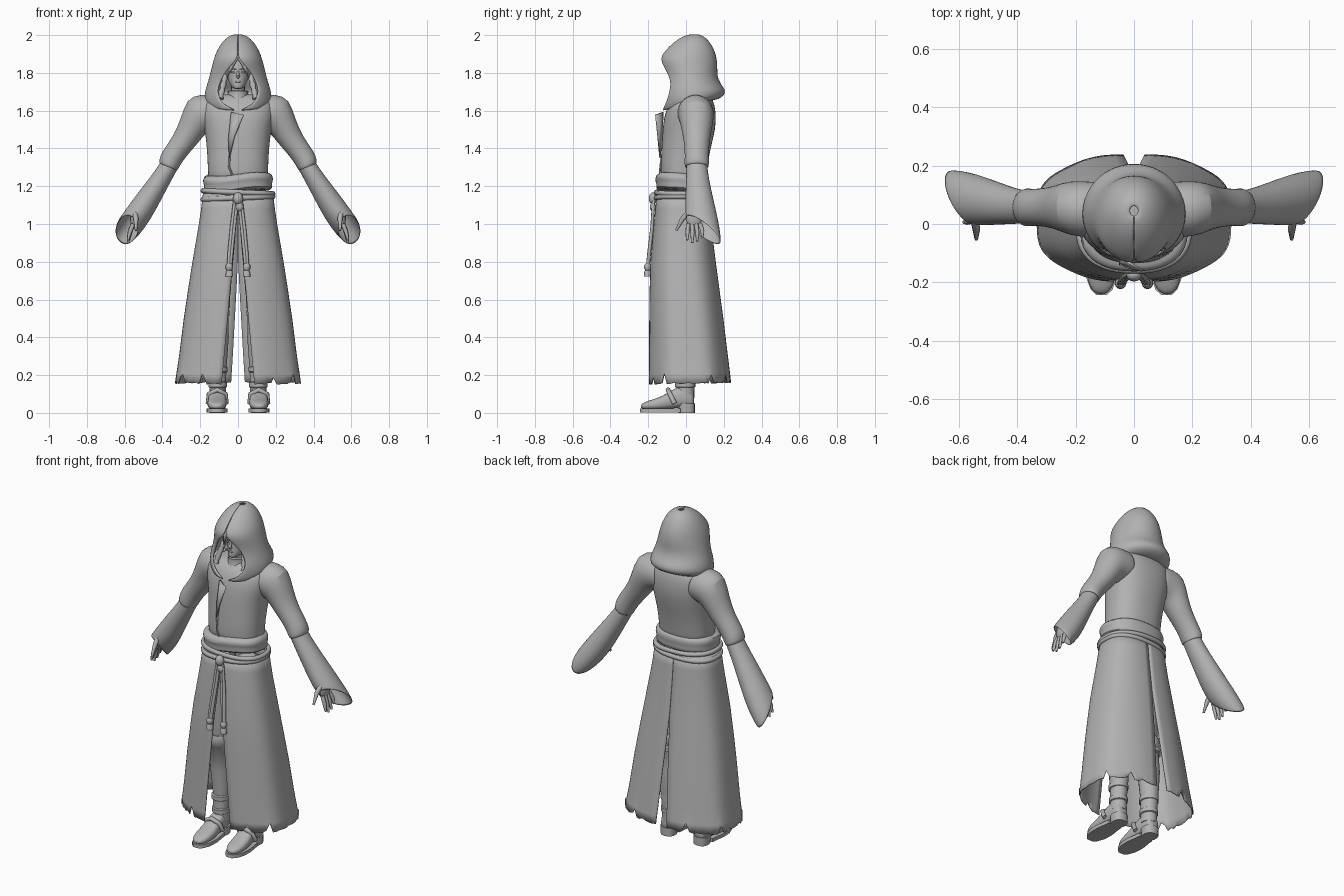
import bpy, bmesh, math, random
from mathutils import Vector

random.seed(4)
cube = bpy.data.objects.get("Cube")
if cube:
    bpy.data.objects.remove(cube)

grey = bpy.data.materials.new("plain grey")
grey.use_nodes = True
grey.diffuse_color = (0.45, 0.45, 0.45, 1)
grey.node_tree.nodes["Principled BSDF"].inputs["Base Color"].default_value = (0.45, 0.45, 0.45, 1)


def finish(name, bm, mirror=False, solid=0, subsurf=0, angle=50):
    bmesh.ops.recalc_face_normals(bm, faces=bm.faces)
    me = bpy.data.meshes.new(name)
    bm.to_mesh(me)
    bm.free()
    ob = bpy.data.objects.new(name, me)
    bpy.context.collection.objects.link(ob)
    me.materials.append(grey)
    if solid:
        m = ob.modifiers.new("thickness", 'SOLIDIFY')
        m.thickness, m.offset = solid, 0
    if subsurf:
        ob.modifiers.new("smooth", 'SUBSURF').levels = subsurf
    if mirror:
        m = ob.modifiers.new("mirror", 'MIRROR')
        m.use_mirror_merge = False
    bpy.ops.object.select_all(action='DESELECT')
    ob.select_set(True)
    bpy.context.view_layer.objects.active = ob
    bpy.ops.object.shade_smooth_by_angle(angle=math.radians(angle))
    return ob


def loft(name, rings, closed=True, caps=True, **kw):
    """Skin a list of equally long point rows."""
    bm = bmesh.new()
    rows = [[bm.verts.new(p) for p in r] for r in rings]
    n = len(rows[0])
    for a, b in zip(rows, rows[1:]):
        for i in range(n if closed else n - 1):
            j = (i + 1) % n
            bm.faces.new((a[i], a[j], b[j], b[i]))
    if caps and closed:
        bm.faces.new(rows[0])
        bm.faces.new(rows[-1])
    return finish(name, bm, **kw)


def power(v, e):
    return math.copysign(abs(v) ** e, v)


def oval(z, rx, yf, yb, x=0, n=28, e=1.0):
    """Level oval between a front and a back limit."""
    pts = []
    for i in range(n):
        a = math.tau * i / n
        pts.append((x + rx * power(math.sin(a), e),
                    (yf + yb) / 2 - (yb - yf) / 2 * power(math.cos(a), e), z))
    return pts


def tube(name, path, radii, n=10, flat=1.0, **kw):
    """Round tube along a path, one radius per point."""
    path = [Vector(p) for p in path]
    rings = []
    for i, p in enumerate(path):
        d = (path[min(i + 1, len(path) - 1)] - path[max(i - 1, 0)]).normalized()
        u = d.cross(Vector((0, 1, 0.01))).normalized()
        v = d.cross(u)
        rings.append([p + radii[i] * (u * math.cos(t) * flat + v * math.sin(t))
                      for t in (math.tau * k / n for k in range(n))])
    return loft(name, rings, **kw)


def ball(name, pos, size, **kw):
    bm = bmesh.new()
    bmesh.ops.create_uvsphere(bm, u_segments=16, v_segments=10, radius=1)
    for v in bm.verts:
        v.co = Vector(pos) + Vector(v.co[k] * size[k] for k in range(3))
    return finish(name, bm, **kw)


# Torso of the robe
loft("robe_torso", [oval(z, rx, f, b, e=0.85) for z, rx, f, b in (
    (1.18, .165, -.13, .105), (1.28, .158, -.138, .108), (1.4, .165, -.13, .13),
    (1.5, .176, -.125, .157), (1.58, .195, -.115, .16), (1.64, .19, -.09, .15),
    (1.67, .16, -.06, .135), (1.69, .08, -.04, .1))], subsurf=1)

# Skirt: two panels parted at the front and the back, with a torn hem
SKIRT = ((1.17, .182, -.15, .113), (1.08, .193, -.16, .122), (1.0, .205, -.168, .13),
         (.8, .24, -.186, .155), (.65, .264, -.19, .175), (.5, .287, -.192, .195),
         (.3, .313, -.194, .219), (.2, .328, -.195, .23), (.15, .335, -.195, .235))
for side, word in ((1, "left"), (-1, "right")):
    cols = 36
    tears = [random.choice((0, 0, .004, .012)) for _ in range(cols + 1)]
    for spot in (3, 9, 10, 22, 30):
        tears[spot + random.randint(-1, 2)] = random.uniform(.035, .06)
    rows = []
    for z, rx, f, b in SKIRT:
        gap_f = .085 * max(0, 1.09 - z) / .94 + .001
        gap_b = .035 * max(0, .78 - z) / .63 + .001
        a0 = math.asin((gap_f / rx) ** (1 / .8))
        a1 = math.pi - math.asin((gap_b / rx) ** (1 / .8))
        row = []
        for k in range(cols + 1):
            a = a0 + (a1 - a0) * k / cols
            fold = 1 + .012 * math.sin(a * 7) * (1.17 - z)
            row.append((side * rx * fold * power(math.sin(a), .8),
                        (f + b) / 2 - (b - f) / 2 * fold * power(math.cos(a), .8),
                        z + (tears[k] if z < .18 else 0) + .01 * k / cols * (z < .25)))
        rows.append(row)
    loft(word + "_skirt_panel", rows, closed=False, solid=.005)

# Wrapped sash and rope belt
loft("waist_sash", [[(x, y, h + .012 * math.sin(x * 14) * (y < 0)) for x, y, h in oval(z, rx, f, b, e=.85)]
                    for z, rx, f, b in ((1.17, .17, -.14, .105), (1.185, .185, -.16, .118),
                                        (1.215, .18, -.155, .115), (1.23, .188, -.166, .121),
                                        (1.255, .183, -.16, .117), (1.27, .16, -.138, .108))], subsurf=1)
for k, z in enumerate((1.168, 1.138)):
    rings = []
    for i in range(48):
        a = math.tau * i / 48
        s, c = math.sin(a), -math.cos(a)
        rings.append([((.186 + .013 * math.cos(t)) * power(s, .85),
                       -.02 + (.137 + .013 * math.cos(t)) * power(c, .85),
                       z - .008 * s * (1 - 2 * k) + .014 * math.sin(t))
                      for t in (math.tau * j / 8 for j in range(8))])
    loft("rope_belt_%d" % (k + 1), rings + rings[:1], caps=False)
ball("belt_knot", (0, -.175, 1.135), (.026, .022, .032))
ball("belt_knot_lower", (.008, -.175, 1.09), (.02, .017, .024))
for s, word in ((-1, "right"), (1, "left")):
    for j, off in enumerate((0, .014)):
        tube("%s_hanging_rope_%d" % (word, j + 1),
             [(s * (.004 + off), -.172, 1.12), (s * (.02 + off), -.18, .98), (s * (.034 + off * .8), -.195, .85),
              (s * (.043 + off * .5), -.203, .76)], (.008, .009, .01, .01), n=8)
    tube(word + "_tassel", [(s * .046, -.203, z) for z in (.79, .78, .765, .755, .745, .722)],
         (.012, .019, .019, .013, .018, .02), n=12)

# Chest lapel
bm = bmesh.new()
vs = [bm.verts.new(p) for p in ((-.035, -.122, 1.592), (.03, -.16, 1.578), (-.02, -.148, 1.46), (-.045, -.138, 1.35),
                                (-.05, -.128, 1.45))]
bm.faces.new((vs[0], vs[1], vs[2], vs[4]))
bm.faces.new((vs[4], vs[2], vs[3]))
finish("chest_lapel", bm, solid=.008)
tube("robe_overlap_edge", [(-.045, -.13, 1.36), (-.047, -.137, 1.3), (-.03, -.14, 1.26)], (.005, .005, .005), n=6)


# Sleeves: each ring runs from an outer to an inner point, slanted towards the back
def sleeve(name, spec, **kw):
    rings = []
    for ox, oz, ix, iz, yc, ry, slant in spec:
        c, h = Vector(((ox + ix) / 2, yc, (oz + iz) / 2)), Vector(((ox - ix) / 2, 0, (oz - iz) / 2))
        rings.append([c + h * math.cos(t) + Vector((.5 * slant, ry, -.87 * slant)) * math.sin(t)
                      for t in (math.tau * k / 20 for k in range(20))])
    return loft(name, rings, caps=False, mirror=True, solid=.006, subsurf=1, **kw)


sleeve("upper_sleeve", ((.12, 1.68, .1, 1.5, .05, .09, 0), (.2, 1.685, .14, 1.49, .05, .095, 0),
                        (.27, 1.665, .175, 1.48, .055, .09, 0), (.302, 1.55, .205, 1.44, .057, .076, 0),
                        (.345, 1.455, .245, 1.395, .057, .064, 0), (.4, 1.385, .295, 1.335, .057, .06, 0),
                        (.417, 1.335, .32, 1.29, .057, .064, 0), (.412, 1.32, .325, 1.285, .057, .058, 0)))
sleeve("bell_sleeve", ((.39, 1.36, .3, 1.33, .057, .05, 0), (.425, 1.295, .335, 1.27, .058, .054, 0),
                       (.5, 1.2, .385, 1.175, .065, .064, 0), (.575, 1.1, .44, 1.07, .078, .08, .02),
                       (.615, 1.045, .49, .985, .088, .09, .05), (.637, 1.01, .545, .925, .092, .092, .075)))

# Hands
tube("wrist", [(.47, .055, 1.19), (.52, .05, 1.11), (.538, .045, 1.07)], (.03, .026, .028), mirror=True)
ball("palm", (.55, .043, 1.03), (.021, .042, .055), mirror=True)
for k, (word, reach) in enumerate((("index", .085), ("middle", .1), ("ring", .092), ("little", .07))):
    y = .012 + .021 * k
    tube(word + "_finger", [(.556, y, 1.0), (.572, y - .004 + .005 * k, 1 - reach * .5),
                            (.582, y - .006 + .006 * k, 1 - reach)], (.012, .011, .006), n=8, mirror=True)
tube("thumb", [(.545, .015, 1.06), (.54, -.02, 1.025), (.54, -.052, .965)], (.015, .013, .006), n=8, mirror=True)

# Hood: rows wrap from one rim around the back to the other rim
rows = []
for z, hw, yf, xf, yb, drop in (
        (2.0, .012, .03, 0, .06, 0), (1.99, .045, -.01, 0, .09, 0), (1.96, .08, -.06, 0, .122, 0),
        (1.91, .108, -.11, 0, .148, 0), (1.872, .122, -.135, .002, .157, 0), (1.83, .133, -.112, .045, .16, 0),
        (1.785, .143, -.088, .078, .158, 0), (1.74, .156, -.08, .098, .175, 0), (1.71, .166, -.085, .108, .203, 0),
        (1.675, .173, -.095, .1, .2, .01), (1.645, .166, -.11, .07, .165, .02), (1.63, .14, -.122, .002, .13, .03)):
    a0 = math.asin(min(1, xf / hw))
    row = []
    for k in range(-16, 17):
        a = a0 + (math.pi - a0) * (1 - abs(k) / 16)
        t = (math.cos(a0) - math.cos(a)) / (math.cos(a0) + 1)
        row.append((hw * math.sin(a) * (1 if k > 0 else -1), yf + (yb - yf) * t, z - drop * math.cos(a)))
    rows.append(row)
loft("hood", rows, closed=False, solid=.014, subsurf=1, angle=60)

# Head, face and hair
loft("head", [oval(z, rx, f, b, n=20) for z, rx, f, b in (
    (1.715, .018, -.07, -.03), (1.725, .034, -.075, .03), (1.75, .05, -.072, .07), (1.785, .06, -.068, .09),
    (1.82, .064, -.07, .1), (1.86, .062, -.062, .1), (1.9, .045, -.035, .085))], subsurf=1)
tube("nose", [(0, -.066, 1.808), (0, -.078, 1.785), (0, -.068, 1.774)], (.005, .01, .008), n=8)
ball("lips", (0, -.071, 1.753), (.016, .005, .005))
ball("eye", (.025, -.061, 1.803), (.012, .005, .005), mirror=True)
tube("brow", [(.01, -.068, 1.817), (.028, -.064, 1.822), (.045, -.05, 1.818)], (.003, .004, .002), n=6, mirror=True)
for k in range(3):
    tube("fringe_lock_%d" % (k + 1), [(.005 + .01 * k, -.055, 1.88), (.03 + .012 * k, -.078 + .013 * k, 1.845),
                                      (.052 + .008 * k, -.06 + .012 * k, 1.79 - .02 * k)], (.008, .012, .003),
         n=8, mirror=True)
tube("side_braid", [(.066 + .004 * k, -.035 - .006 * k, 1.79 - .018 * k) for k in range(8)],
     [.012 + .005 * (k % 2) for k in range(8)], n=8, mirror=True)
loft("neck_collar", [oval(z, rx, f, b, n=20) for z, rx, f, b in (
    (1.6, .09, -.1, .1), (1.65, .062, -.07, .08), (1.69, .054, -.058, .075), (1.705, .055, -.06, .075),
    (1.706, .045, -.05, .065))])
loft("neck", [oval(z, .036, -.04, .05, n=16) for z in (1.66, 1.75)])

# Trouser legs, boots, straps and shoes
loft("trouser_leg", [oval(z, r, y - r, y + r, x=x, n=18) for z, r, x, y in (
    (1.17, .08, .08, -.02), (.95, .079, .088, -.02), (.75, .068, .098, -.02), (.63, .064, .102, -.02),
    (.55, .058, .104, -.015))], mirror=True, subsurf=1)
loft("boot_shaft", [oval(z, r, y - r * 1.05, y + r * 1.1, x=.108, n=18) for z, r, y in (
    (.62, .062, -.02), (.6, .067, -.02), (.56, .067, -.02), (.55, .059, -.018), (.4, .06, -.005),
    (.25, .049, 0), (.15, .044, -.005), (.08, .045, -.005))], mirror=True)
for word, z, r in (("ankle", .15, .05), ("shin", .23, .053), ("knee", .53, .065)):
    loft(word + "_strap", [oval(z + h, r + g, -r - g - .008, r + g, x=.108, n=18)
                           for h, g in ((-.016, -.006), (-.012, 0), (.012, 0), (.016, -.006))], mirror=True)

# Shoe cross-sections from heel to toe
shoe = []
for y, w, top, low in ((.043, .025, .09, .04), (.03, .04, .12, .03), (-.02, .045, .15, .03), (-.07, .046, .125, .022),
                       (-.13, .053, .085, .016), (-.19, .05, .068, .016), (-.225, .034, .055, .02),
                       (-.24, .014, .042, .026)):
    shoe.append([(.11 + w * power(math.cos(t), .7) + .02 * min(0, y + .1) * -1, y,
                  (top + low) / 2 + (top - low) / 2 * power(math.sin(t), .8))
                 for t in (math.tau * k / 16 for k in range(16))])
loft("shoe", shoe, mirror=True, subsurf=1)
loft("sole", [[(.111 + w * s, y, z) for y, w in ((-.243, .018), (-.225, .037), (-.18, .054), (-.12, .056), (-.06, .047),
                                                 (-.03, .044)) for s in (1,)] +
              [(.111 - w, y, z) for y, w in ((-.03, .044), (-.06, .047), (-.12, .056), (-.18, .054), (-.225, .037),
                                             (-.243, .018))] for z in (.003, .024)], mirror=True)
loft("heel", [oval(z, r, -.04, .048, x=.11, n=14, e=.8) for z, r in ((0, .042), (.05, .046))], mirror=True)
tube("instep_strap", [(.062, -.06, .05), (.066, -.085, .1), (.11, -.095, .122), (.154, -.085, .1), (.158, -.06, .05)],
     (.013,) * 5, n=8, mirror=True)
